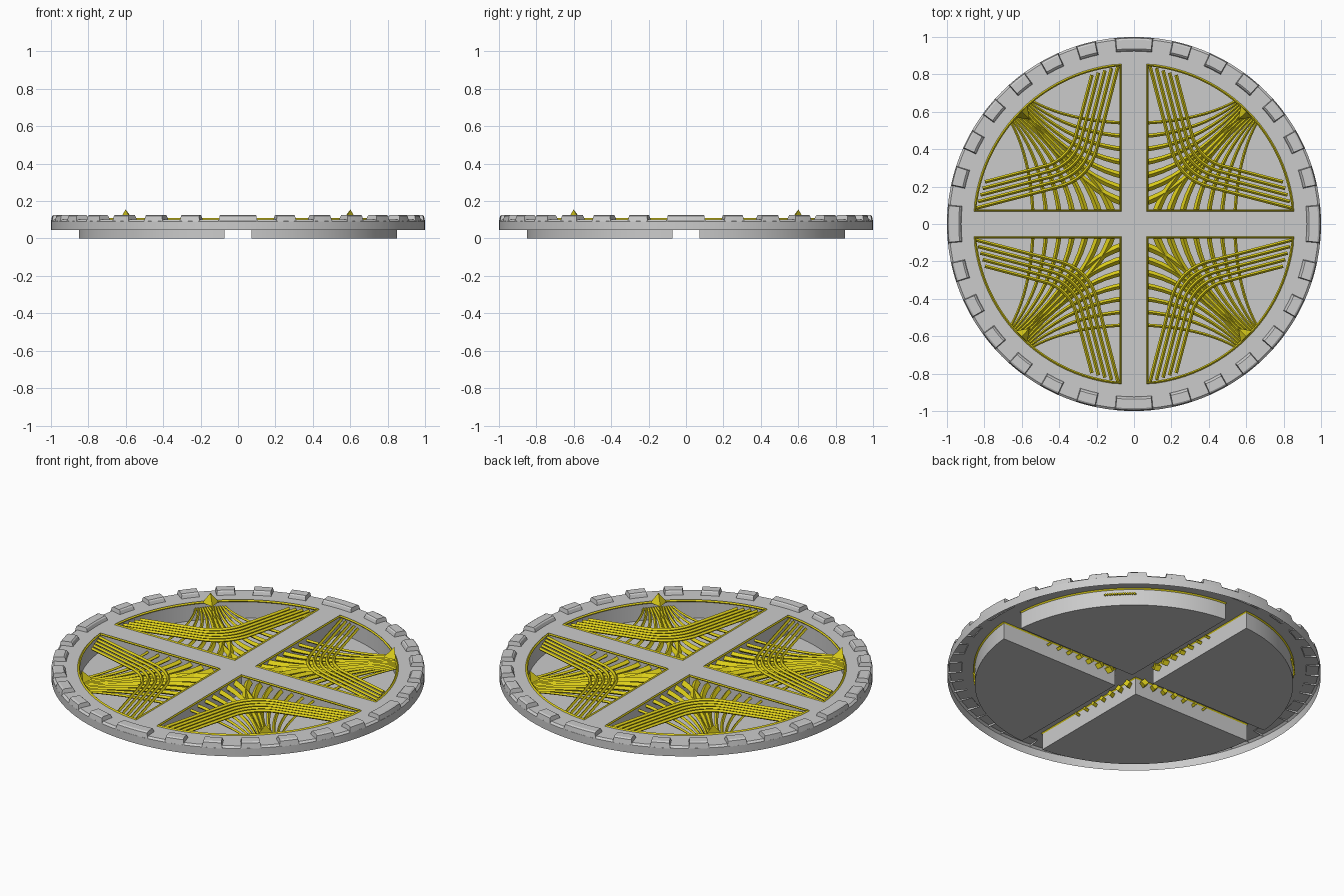
import bpy, bmesh, math
from mathutils import Vector, Matrix

if "Cube" in bpy.data.objects:
    bpy.data.objects.remove(bpy.data.objects["Cube"])

yellow = bpy.data.materials.new("yellow")
yellow.diffuse_color = (0.72, 0.62, 0.01, 1)
yellow.use_nodes = True
yellow.node_tree.nodes["Principled BSDF"].inputs["Base Color"].default_value = yellow.diffuse_color

R, RI, W = 1.0, 0.853, 0.072      # rim radius, opening radius, half spoke width
ZB, ZT = 0.045, 0.102             # rim bottom, plate top
A0 = math.asin(W / RI)


def pol(r, a, z=0.0):
    return Vector((r * math.cos(a), r * math.sin(a), z))


def lerp(a, b, n):
    return [a + (b - a) * i / n for i in range(n + 1)]


def finish(name, bm, mat=None, fix=True):
    bmesh.ops.remove_doubles(bm, verts=bm.verts, dist=1e-5)
    if fix:
        bmesh.ops.recalc_face_normals(bm, faces=bm.faces)
    me = bpy.data.meshes.new(name)
    bm.to_mesh(me)
    bm.free()
    ob = bpy.data.objects.new(name, me)
    bpy.context.collection.objects.link(ob)
    if mat:
        me.materials.append(mat)
    bpy.context.view_layer.objects.active = ob
    bpy.ops.object.select_all(action='DESELECT')
    ob.select_set(True)
    bpy.ops.object.shade_smooth_by_angle(angle=math.radians(30))
    return ob


def face(bm, pts):
    bm.faces.new([bm.verts.new(p) for p in pts])


# open-bottomed wheel: rim, cross-shaped plate and four hanging pans
bm = bmesh.new()
for q in range(4):
    o = q * math.pi / 2
    spoke, arc = lerp(o - A0, o + A0, 4), lerp(o + A0, o + math.pi / 2 - A0, 24)
    for angs in (spoke, arc):
        for a, b in zip(angs, angs[1:]):
            prof = [(RI, ZT), (R - 0.012, ZT), (R, ZT - 0.01), (R, ZB)]
            for (r0, z0), (r1, z1) in zip(prof, prof[1:]):
                face(bm, [pol(r0, a, z0), pol(r1, a, z1), pol(r1, b, z1), pol(r0, b, z0)])
    rot = Matrix.Rotation(o, 3, 'Z')
    face(bm, [rot @ Vector((W, -W, ZT))] + [pol(RI, a, ZT) for a in spoke] + [rot @ Vector((W, W, ZT))])
    outline = [rot @ Vector((W, W, 0))] + [pol(RI, a) for a in arc]
    face(bm, outline[::-1])
    up = Vector((0, 0, ZT))
    for p, s in zip(outline, outline[1:] + outline[:1]):
        face(bm, [p, s, s + up, p + up])
face(bm, [Vector((x * W, y * W, ZT)) for x, y in ((-1, -1), (1, -1), (1, 1), (-1, 1))])
finish("wheel_body", bm)

# raised teeth around the rim, a wide one on each axis
bm = bmesh.new()
for q in range(4):
    for deg, half in [(0, 6.0)] + [(15 + 12 * i, 3.2) for i in range(6)]:
        c = math.radians(90 * q + deg)
        n = 4
        prof = [(0.922, ZT - 0.005), (0.93, 0.12), (0.937, 0.126), (0.985, 0.126),
                (0.994, 0.12), (1.0, ZT - 0.012)]
        h = math.radians(half)
        rows = []
        for i, t in enumerate([-1, -0.5, 0, 0.5, 1]):
            rows.append([pol(r, c + t * (h - (z > 0.11) * 0.006), z) for r, z in prof])
        for r0, r1 in zip(rows, rows[1:]):
            for j in range(len(prof) - 1):
                face(bm, [r0[j], r0[j + 1], r1[j + 1], r1[j]])
        face(bm, rows[0])
        face(bm, rows[-1][::-1])
finish("rim_teeth", bm)


def tubes(name, paths, res=0):
    """Four-fold rotated yellow strings; each path is (points, radius0, radius1, cyclic)."""
    cu = bpy.data.curves.new(name, 'CURVE')
    cu.dimensions = '3D'
    cu.bevel_depth = 1.0
    cu.bevel_resolution = res
    cu.use_fill_caps = True
    for q in range(4):
        rot = Matrix.Rotation(q * math.pi / 2, 3, 'Z')
        for pts, r0, r1, cyc in paths:
            sp = cu.splines.new('POLY')
            sp.points.add(len(pts) - 1)
            sp.use_cyclic_u = cyc
            for i, p in enumerate(pts):
                sp.points[i].co = (*(rot @ Vector(p)), 1)
                sp.points[i].radius = r0 + (r1 - r0) * i / (len(pts) - 1)
    cu.materials.append(yellow)
    ob = bpy.data.objects.new(name, cu)
    bpy.context.collection.objects.link(ob)
    bpy.ops.object.select_all(action='DESELECT')
    ob.select_set(True)
    bpy.context.view_layer.objects.active = ob
    bpy.ops.object.convert(target='MESH')
    bpy.ops.object.shade_smooth_by_angle(angle=math.radians(50))


def bez(a, c, b, n=10):
    a, b, c = Vector(a), Vector(b), Vector(c)
    return [a * (1 - t) ** 2 + c * 2 * t * (1 - t) + b * t * t for t in lerp(0, 1, n)]


# thin trim around each opening
edge = [Vector((W, W, ZT))] + [pol(RI, a, ZT) for a in lerp(A0, math.pi / 2 - A0, 24)]
tubes("opening_trim", [(edge, 0.007, 0.007, True)])

# upper strings: straight legs with a rounded bend near the hub
upper = []
for k in range(5):
    s, d = 0.085 + 0.035 * k, 0.03 * k
    zb = 0.088
    p, e = (s, 0.845 - 0.012 * k, zb), (0.845 - 0.012 * k, s, zb)
    m, n = (0.195 + d, 0.42 + d * 0.3, zb), (0.42 + d * 0.3, 0.195 + d, zb)
    upper.append(([p] + bez(m, (0.235 + d, 0.235 + d, zb), n, 8) + [e], 0.0095, 0.0095, False))
tubes("upper_strings", upper)

# lower strings: fan from the rim anchor to both spoke edges
lower = []
for k in range(7):
    y = 0.54 - 0.068 * k
    off = 0.09 - 0.014 * k
    a = math.pi / 4 + off
    p = pol(0.862, a, 0.068)
    c = Vector((0.36 - 0.012 * k, y + 0.012 + 0.006 * k, 0.062))
    e = Vector((0.045, y - 0.01 * k * 0.3, 0.078))
    pts = bez(p, c, e)
    wide = 0.009 + 0.0022 * k
    lower.append((pts, 0.007, wide, False))
    lower.append(([(v.y, v.x, v.z) for v in pts], 0.007, wide, False))
tubes("lower_strings", lower)

# pointed anchors on the rim diagonals
bm = bmesh.new()
for q in range(4):
    c = math.pi / 4 + q * math.pi / 2
    l, r = pol(0.852, c - 0.052, 0.1), pol(0.852, c + 0.052, 0.1)
    top, low = pol(0.85, c, 0.155), pol(0.79, c, 0.1)
    for f in ((l, r, top), (r, low, top), (low, l, top), (l, low, r)):
        face(bm, f)
finish("string_anchors", bm, yellow)
